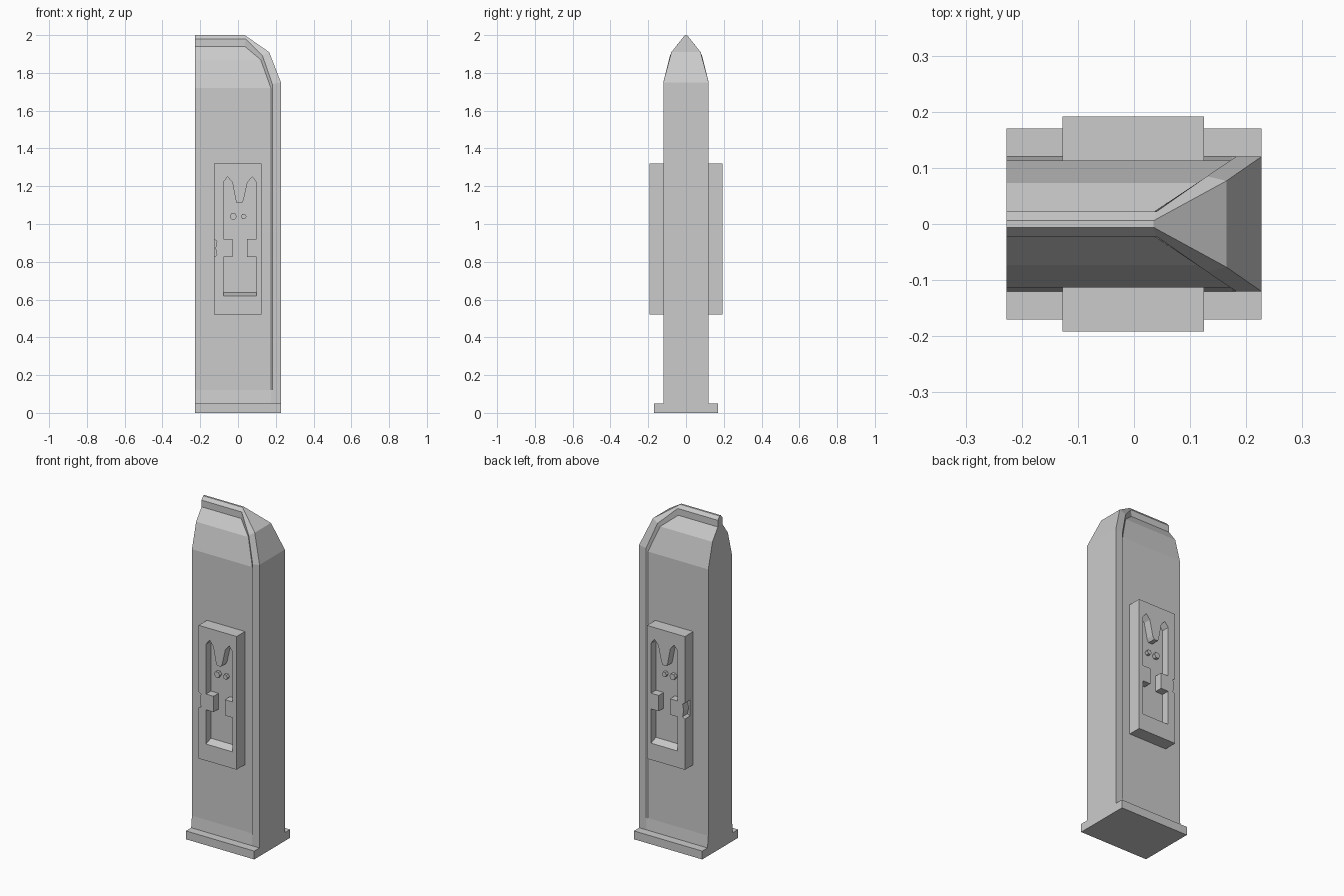
import bpy, bmesh, math

if "Cube" in bpy.data.objects:
    bpy.data.objects.remove(bpy.data.objects["Cube"])

XL, XR = -0.227, 0.227          # left and right ends of the body
Y_OUT, Y_IN = 0.192, 0.145      # outer face and window floor of the side plates


def finish(name, bm, mirror=True):
    bmesh.ops.remove_doubles(bm, verts=bm.verts, dist=1e-5)
    bmesh.ops.recalc_face_normals(bm, faces=bm.faces)
    me = bpy.data.meshes.new(name)
    bm.to_mesh(me)
    bm.free()
    ob = bpy.data.objects.new(name, me)
    bpy.context.collection.objects.link(ob)
    if mirror:
        m = ob.modifiers.new("Mirror", 'MIRROR')
        m.use_axis = (False, True, False)
        m.merge_threshold = 1e-4
    return ob


def box(name, x0, x1, y0, y1, z0, z1, mirror=True):
    bm = bmesh.new()
    bmesh.ops.create_cube(bm, size=1)
    for v in bm.verts:
        v.co = ((x0 + x1) / 2 + v.co.x * (x1 - x0),
                (y0 + y1) / 2 + v.co.y * (y1 - y0),
                (z0 + z1) / 2 + v.co.z * (z1 - z0))
    return finish(name, bm, mirror)


def prism(name, pts, a, b):
    """Extrude an outline of (x, y, z) points by the vector b - a."""
    bm = bmesh.new()
    f = bm.faces.new([bm.verts.new(p) for p in pts])
    new = bmesh.ops.extrude_face_region(bm, geom=[f])['geom']
    bmesh.ops.translate(bm, vec=[q - p for p, q in zip(a, b)],
                        verts=[g for g in new if isinstance(g, bmesh.types.BMVert)])
    return finish(name, bm)


# Body: matching rails run up the right edge and along the ridge (front half, mirrored)
outer = [(XR, -.12, .05), (XR, -.12, .12), (XR, -.12, 1.75),
         (.165, -.077, 1.91), (.035, -.006, 2.0), (XL, -.006, 2.0)]
rim = [(.182, -.12, .05), (.182, -.12, .12), (.182, -.12, 1.74),
       (.13, -.085, 1.89), (.04, -.022, 1.98), (XL, -.022, 1.98)]
panel = [(.175, -.12, .05), (.175, -.113, .12), (.174, -.113, 1.72),
         (.12, -.073, 1.87), (.036, -.022, 1.94), (XL, -.022, 1.94)]
centre = [(x, 0, z) for x, y, z in outer]
left = [(XL, y, z) for x, y, z in panel[:5]]

bm = bmesh.new()


def face(pts):
    unique = list(dict.fromkeys(pts))
    bm.faces.new([bm.verts.new(p) for p in unique])


for a, b in ((centre, outer), (outer, rim), (rim, panel), (panel, left)):
    for i in range(min(len(a), len(b)) - 1):
        face([a[i], a[i + 1], b[i + 1], b[i]])
face(left + [rim[-1], outer[-1], centre[-1], (XL, 0, .05)])          # flat left end
face([centre[0], outer[0], rim[0], panel[0], left[0], (XL, 0, .05)])  # underside
finish("body", bm)

# Foot plate
box("base_plate", XL, XR, -.17, .17, 0, .05, mirror=False)

# Side plates: solid backing with a pierced front slab
PL, PR, PB, PT = -.127, .125, .52, 1.32
box("side_plate_back", PL, PR, -Y_IN, -.11, PB, PT)

outline = [(PL, PB), (PR, PB), (PR, PT), (PL, PT), (PL, .92),
           (-.112, .91), (-.119, .872), (-.112, .835), (PL, .825)]
window = [(-.078, .62), (.098, .62), (.098, .825), (.047, .825), (.047, .92),
          (.098, .92), (.098, 1.22), (.076, 1.25), (.05, 1.22), (.03, 1.13),
          (.02, 1.11), (-.006, 1.11), (-.013, 1.13), (-.03, 1.22), (-.055, 1.25),
          (-.078, 1.22), (-.078, .92), (-.028, .92), (-.028, .825), (-.078, .825)]

bm = bmesh.new()
edges = []
for loop in (outline, window):
    vs = [bm.verts.new((x, -Y_OUT, z)) for x, z in loop]
    edges += [bm.edges.new((vs[i - 1], vs[i])) for i in range(len(vs))]
bmesh.ops.triangle_fill(bm, edges=edges, use_beauty=True, use_dissolve=False)
new = bmesh.ops.extrude_face_region(bm, geom=bm.faces[:])['geom']
bmesh.ops.translate(bm, vec=(0, Y_OUT - Y_IN, 0),
                    verts=[g for g in new if isinstance(g, bmesh.types.BMVert)])
finish("side_plate_front", bm)

# Sloped sill at the bottom of each window
prism("window_sill", [(-.078, -Y_OUT, .62), (-.078, -Y_IN, .637), (-.078, -Y_IN, .62)],
      (-.078, 0, 0), (.098, 0, 0))

# Small studs on the window floor
for i, (cx, r) in enumerate(((-.025, .019), (.03, .015))):
    ring = [(cx + r * math.cos(k * math.pi / 3), -Y_IN, 1.04 + r * math.sin(k * math.pi / 3))
            for k in range(6)]
    prism(f"stud_{i + 1}", ring, (0, 0, 0), (0, -.02, 0))
